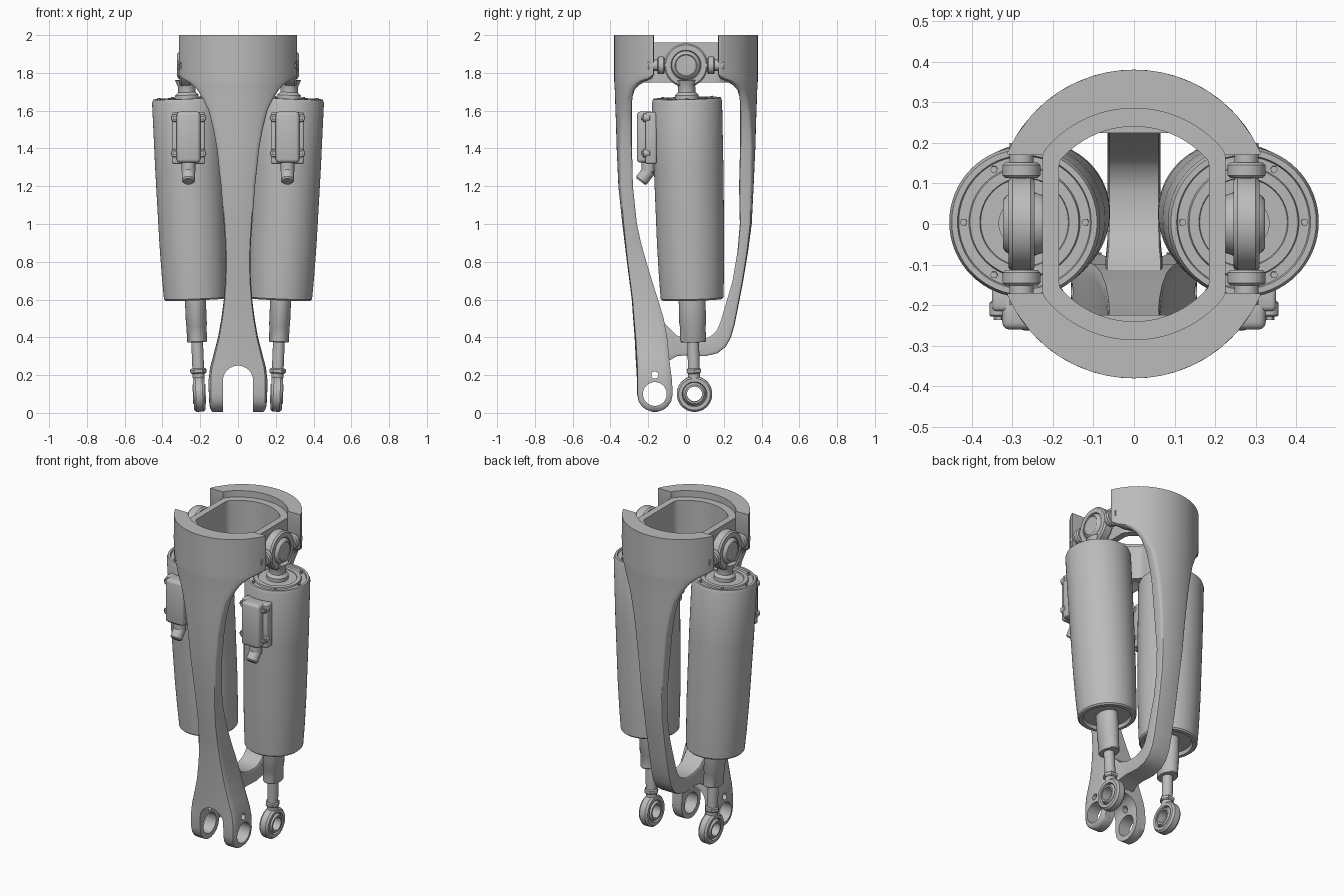
import bpy, bmesh
from math import sin, cos, pi, sqrt, radians
from mathutils import Matrix, Vector

if bpy.data.objects.get("Cube"):
    bpy.data.objects.remove(bpy.data.objects["Cube"])

grey = bpy.data.materials.new("plain_grey")
grey.use_nodes = True
grey.diffuse_color = (0.5, 0.5, 0.5, 1)
grey.node_tree.nodes["Principled BSDF"].inputs["Base Color"].default_value = grey.diffuse_color


# ---------- helpers ----------
def skin(bm, loops, closed=False):
    """Join matching point loops with quads; cap the ends unless closed."""
    rows = [[bm.verts.new(p) for p in loop] for loop in loops]
    n = len(rows[0])
    pairs = list(zip(rows, rows[1:])) + ([(rows[-1], rows[0])] if closed else [])
    for a, b in pairs:
        for i in range(n):
            j = (i + 1) % n
            bm.faces.new((a[i], a[j], b[j], b[i]))
    if not closed:
        bm.faces.new(rows[0])
        bm.faces.new(rows[-1])


def lathe(bm, profile, matrix=Matrix(), sides=48, closed=False):
    """Spin (radius, height) points about the local z axis."""
    skin(bm, [[matrix @ Vector((r * cos(2 * pi * i / sides), r * sin(2 * pi * i / sides), h))
               for i in range(sides)] for r, h in profile], closed)


def rod(bm, p, q, r, sides=32, soft=0.0):
    p, q = Vector(p), Vector(q)
    d = q - p
    m = Matrix.Translation(p) @ Vector((0, 0, 1)).rotation_difference(d).to_matrix().to_4x4()
    lathe(bm, [(r - soft, 0), (r, soft), (r, d.length - soft), (r - soft, d.length)]
          if soft else [(r, 0), (r, d.length)], m, sides)


def box(bm, centre, size):
    m = Matrix.Translation(centre) @ Matrix.Diagonal((*size, 1))
    bmesh.ops.create_cube(bm, size=1, matrix=m)


def finish(name, bm, mirror=False, bevel=0.0, cutters=()):
    bmesh.ops.recalc_face_normals(bm, faces=bm.faces)
    mesh = bpy.data.meshes.new(name)
    bm.to_mesh(mesh)
    bm.free()
    mesh.materials.append(grey)
    ob = bpy.data.objects.new(name, mesh)
    bpy.context.collection.objects.link(ob)
    if bevel:
        mod = ob.modifiers.new("bevel", "BEVEL")
        mod.width, mod.segments = bevel, 3
    for c in cutters:
        mod = ob.modifiers.new("cut", "BOOLEAN")
        mod.operation, mod.object, mod.solver = "DIFFERENCE", c, "EXACT"
    if mirror:
        ob.modifiers.new("mirror", "MIRROR").use_mirror_merge = False
    graph = bpy.context.evaluated_depsgraph_get()
    ob.data = bpy.data.meshes.new_from_object(ob.evaluated_get(graph))
    ob.modifiers.clear()
    bpy.ops.object.select_all(action="DESELECT")
    ob.select_set(True)
    bpy.context.view_layer.objects.active = ob
    bpy.ops.object.shade_smooth_by_angle(angle=radians(35))
    return ob


# ---------- collar ring: a round tube with flattened sides ----------
def clipped(r, w, z):
    return [(max(-w, min(w, r * cos(pi * i / 40))), r * sin(pi * i / 40), z) for i in range(80)]


LOW, HIGH = 1.75, 1.96
bm = bmesh.new()
skin(bm, [clipped(.285, .225, LOW), clipped(.285, .225, HIGH),
          clipped(.24, .185, HIGH), clipped(.24, .185, LOW)], closed=True)
finish("collar_ring", bm)

# ---------- cutters for the arms ----------
bm = bmesh.new()
skin(bm, [clipped(.285, .225, LOW), clipped(.285, .225, 2.1)])
collar_cut = finish("collar_cutter", bm)
bm = bmesh.new()
arch = [(.08 * cos(pi * i / 24), .17 + .08 * sin(pi * i / 24)) for i in range(25)]
arch += [(-.08, -.1), (.08, -.1)]
skin(bm, [[(x, y, z) for x, z in arch] for y in (-.5, .2)])
slot_cut = finish("slot_cutter", bm)
holes = []
for z, r in ((.1, .063), (.2, .019)):
    bm = bmesh.new()
    rod(bm, (-.3, -.165, z), (.3, -.165, z), r, 40)
    holes.append(finish("hole_cutter", bm))

# ---------- arms: sections swept from crescent to foot ----------
half = [(i / 8 * .93, 1) for i in range(9)] + [(.98, .94), (1, .82), (1, .18), (.98, .06)]
half += [(i / 4 * .93, 0) for i in (4, 3, 2, 1, 0)]
SECTION = half + [(-u, v) for u, v in reversed(half) if u > 0]


def arm(keys):
    """Each key: outer y, outer z, inner y, inner z, half width."""
    loops = []
    for oy, oz, iy, iz, w in keys:
        loop = []
        for u, v in SECTION:
            x = u * w
            sag = (.34 - sqrt(.34 ** 2 - x * x)) * min(1, oz)
            y = oy - sag if oy > 0 else oy + sag
            loop.append((x, iy + v * (y - iy), iz + v * (oz - iz)))
        loops.append(loop)
    bm = bmesh.new()
    skin(bm, loops)
    return bm


# shared upper part: z, outer depth, inner depth, half width
UPPER = [(2, .38, .17, .312), (1.79, .38, .17, .312), (1.77, .38, .18, .295),
         (1.755, .38, .215, .265), (1.735, .379, .25, .24), (1.71, .377, .272, .215),
         (1.67, .376, .284, .19), (1.6, .373, .287, .155), (1.5, .37, .287, .13),
         (1.4, .367, .286, .112), (1.2, .358, .281, .09)]
front = [(-o, z, -i, z, w) for z, o, i, w in UPPER]
front += [(-o, z, -i, z, w) for z, o, i, w in
          [(1, .337, .26, .075), (.9, .325, .238, .068), (.8, .313, .21, .065),
           (.7, .3, .18, .068), (.6, .287, .148, .075), (.5, .28, .118, .088),
           (.4, .272, .1, .106), (.3, .267, .09, .132), (.24, .264, .083, .148),
           (.18, .262, .075, .155), (.1, .26, .07, .155), (.06, .251, .079, .153),
           (.035, .234, .096, .15), (.018, .213, .117, .145), (.006, .18, .15, .135)]]
finish("front_arm", arm(front), cutters=[collar_cut, slot_cut] + holes)

back = [(o, z, i, z, w) for z, o, i, w in UPPER]
back += [(.348, 1, .285, 1, .075), (.328, .85, .272, .85, .067), (.303, .7, .247, .7, .065),
         (.28, .58, .212, .58, .065), (.258, .47, .182, .48, .065), (.238, .4, .165, .44, .065),
         (.21, .35, .14, .412, .065), (.165, .315, .11, .395, .065), (.1, .3, .08, .387, .065),
         (0, .305, .01, .39, .065), (-.05, .3, -.05, .41, .066),
         (-.085, .28, -.09, .45, .07), (-.13, .27, -.14, .5, .07)]
finish("back_arm", arm(back), cutters=[collar_cut])
for c in [collar_cut, slot_cut] + holes:
    bpy.data.objects.remove(c)

# ---------- dampers, one per side, along a tilted axis ----------
foot, head = Vector((.205, .045, .1)), Vector((.277, 0, 1.84))
axis = head - foot
tilt = Vector((0, 0, 1)).rotation_difference(axis).to_matrix().to_4x4()
M = Matrix.Translation(foot) @ tilt
sideways = Matrix.Rotation(pi / 2, 4, "Y")

bm = bmesh.new()
lathe(bm, [(.13, .52), (.138, .5), (.158, .5), (.166, .508), (.172, .62), (.178, .8),
           (.184, 1.2), (.186, 1.55), (.179, 1.568), (.165, 1.568), (.162, 1.56),
           (.137, 1.56), (.134, 1.568), (.11, 1.568), (.108, 1.563)], M, 64)
finish("damper_body", bm, mirror=True)

bm = bmesh.new()
for k in range(6):
    a = k * pi / 3
    rod(bm, M @ Vector((.15 * cos(a), .15 * sin(a), 1.55)),
        M @ Vector((.15 * cos(a), .15 * sin(a), 1.574)), .009, 6)
finish("cap_bolts", bm, mirror=True)

bm = bmesh.new()
oval = M @ Matrix.Diagonal((.78, 1, 1, 1))
lathe(bm, [(.064, .275), (.068, .28), (.068, .36), (.071, .365), (.071, .53)], oval)
finish("rod_sleeve", bm, mirror=True)

bm = bmesh.new()
lathe(bm, [(.031, .08), (.031, .3)], M, 32)
lathe(bm, [(.036, .108), (.043, .114), (.043, .13), (.036, .136)], M, 6)
finish("piston_rod", bm, mirror=True)

# lower eye with its inner bearing
bm = bmesh.new()
lathe(bm, [(.066, -.03), (.084, -.03), (.094, -.018), (.094, .018), (.084, .03), (.066, .03),
           (.062, .024), (.062, -.024)], M @ sideways, closed=True)
lathe(bm, [(.04, -.034), (.05, -.034), (.063, -.015), (.063, .015), (.05, .034), (.04, .034)],
      M @ sideways, closed=True)
finish("lower_eye", bm, mirror=True)

# upper eye, bearing, neck
top = Matrix.Translation(head) @ sideways
bm = bmesh.new()
lathe(bm, [(.08, -.032), (.108, -.032), (.116, -.022), (.116, .022), (.108, .032), (.08, .032),
           (.076, .026), (.076, -.026)], top, closed=True)
finish("upper_eye", bm, mirror=True)
bm = bmesh.new()
lathe(bm, [(.07, -.055), (.077, -.035), (.077, .025), (.068, .04), (.058, .046), (.054, .042)], top)
finish("upper_bearing", bm, mirror=True)
bm = bmesh.new()
lathe(bm, [(.062, 1.555), (.062, 1.585), (.046, 1.6), (.046, 1.63), (.06, 1.665)], M)
finish("eye_neck", bm, mirror=True)

# pins holding the upper eye between the crescent tips
bm = bmesh.new()
for s in (-1, 1):
    rod(bm, head + Vector((0, s * .113, 0)), head + Vector((0, s * .152, 0)), .047, soft=.007)
    rod(bm, head + Vector((0, s * .1, 0)), head + Vector((0, s * .2, 0)), .03)
finish("pivot_pins", bm, mirror=True)

# ---------- valve block on the front of each damper ----------
X = .262
bm = bmesh.new()
box(bm, (X, -.185, 1.455), (.176, .06, .275))
finish("valve_flange", bm, mirror=True, bevel=.012)
bm = bmesh.new()
box(bm, (X, -.215, 1.46), (.125, .09, .27))
finish("valve_cover", bm, mirror=True, bevel=.018)
bm = bmesh.new()
for dx in (-.072, .072):
    for z in (1.375, 1.562):
        rod(bm, (X + dx, -.19, z), (X + dx, -.228, z), .022, 20, .004)
        rod(bm, (X + dx, -.22, z), (X + dx, -.236, z), .012, 6)
finish("valve_bolts", bm, mirror=True)
bm = bmesh.new()
rod(bm, (X, -.2, 1.34), (X, -.2, 1.27), .036, 32, .008)
rod(bm, (X, -.19, 1.29), (X, -.24, 1.225), .035, 32, .008)
finish("valve_outlet", bm, mirror=True)
